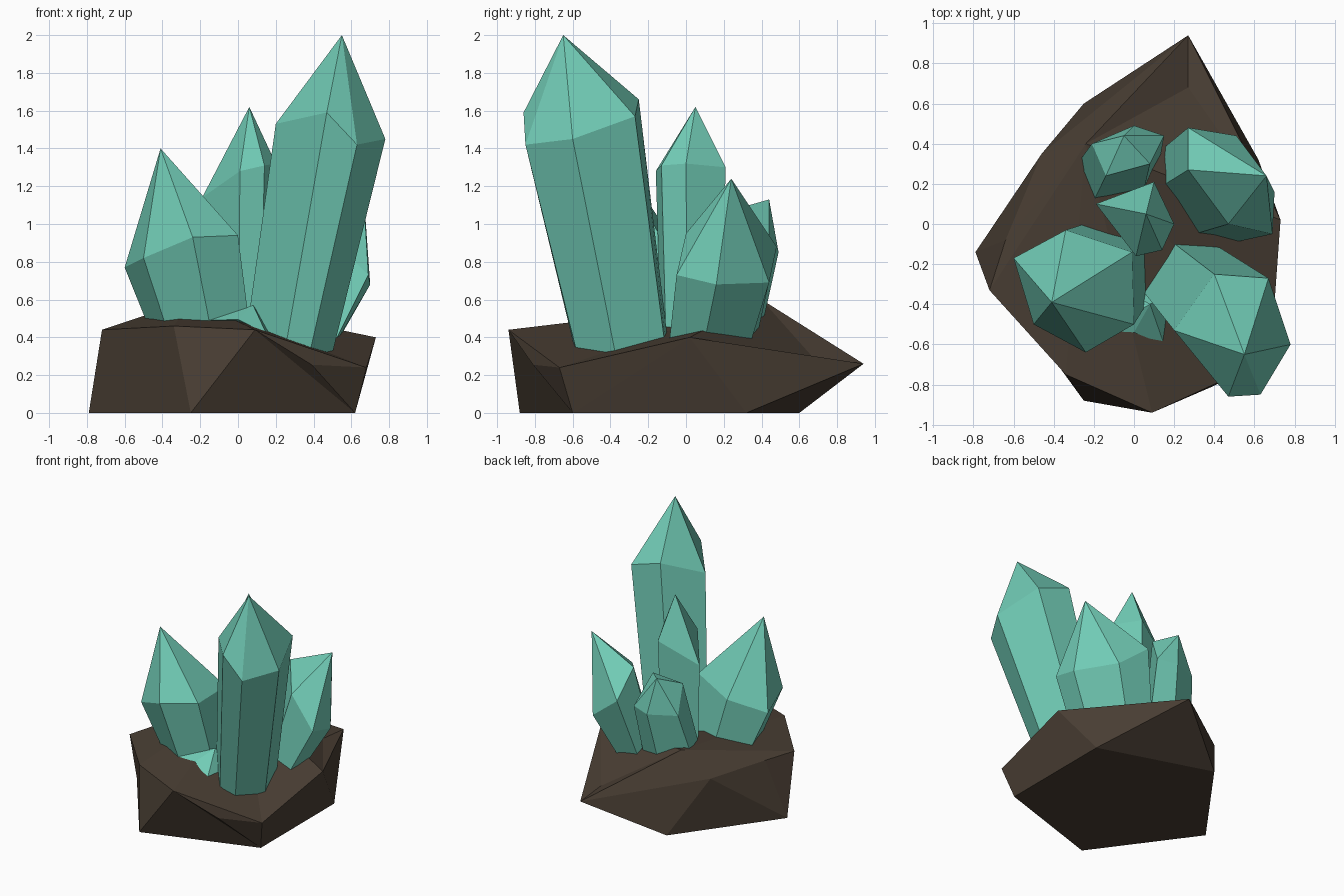
import bpy, bmesh
from mathutils import Vector

if "Cube" in bpy.data.objects:
    bpy.data.objects.remove(bpy.data.objects["Cube"])


def material(name, rgb):
    m = bpy.data.materials.new(name)
    m.diffuse_color = (*rgb, 1)
    m.use_nodes = True
    m.node_tree.nodes["Principled BSDF"].inputs["Base Color"].default_value = m.diffuse_color
    return m


teal = material("turquoise crystal", (0.165, 0.60, 0.465))
brown = material("dark brown rock", (0.068, 0.049, 0.034))


def build(name, verts, faces, mat):
    bm = bmesh.new()
    vs = [bm.verts.new(v) for v in verts]
    for f in faces:
        bm.faces.new([vs[i] for i in f])
    bmesh.ops.recalc_face_normals(bm, faces=bm.faces)
    me = bpy.data.meshes.new(name)
    bm.to_mesh(me)
    bm.free()
    me.materials.append(mat)
    ob = bpy.data.objects.new(name, me)
    bpy.context.collection.objects.link(ob)


def crystal(name, tip, ring, foot, scale):
    """Leaning prism: a shoulder ring, a point above, a scaled flat ring at the foot."""
    n = len(ring)
    ring = [Vector(p) for p in ring]
    c = sum(ring, Vector()) / n
    low = []
    for p in ring:
        o = (p - c) * scale
        low.append(Vector(foot) + Vector((o.x, o.y, 0)))
    faces = [tuple(range(n))]
    for i in range(n):
        j = (i + 1) % n
        faces.append((i, j, n + j, n + i))
        faces.append((n + i, n + j, 2 * n))
    build(name, low + ring + [Vector(tip)], faces, teal)


# rock base: flat foot polygon, jagged rim and one inner peak
foot = [(-.79, -.14, 0), (-.25, -.88, 0), (.62, -.60, 0), (.62, .32, 0), (-.25, .60, 0)]
rim = [(-.72, -.33, .44), (-.34, -.75, .46), (.09, -.94, .44), (.39, -.81, .255),
       (.68, -.67, .24), (.73, .02, .40), (.27, .68, .285), (.27, .94, .26),
       (-.46, .35, .41), (-.64, -.08, .44)]
peak = (-.24, .40, .60)
sides = [(0, 14, 5), (0, 5, 6, 1), (1, 6, 7), (1, 7, 2), (2, 7, 8), (2, 8, 9), (2, 9, 10),
         (2, 10, 3), (3, 10, 12), (10, 11, 12), (3, 12, 4), (4, 12, 13), (4, 13, 0), (0, 13, 14)]
top = [(15, 5 + i, 5 + (i + 1) % 10) for i in range(10) if i not in (2, 3)]
top += [(15, 7, 9), (7, 8, 9)]
build("rock_base", foot + rim + [peak], [(4, 3, 2, 1, 0)] + sides + top, brown)

# tall leaning crystal
crystal("tall_crystal", (.55, -.65, 2.0),
        [(.78, -.60, 1.45), (.67, -.27, 1.57), (.40, -.25, 1.66),
         (.20, -.53, 1.53), (.47, -.86, 1.59), (.63, -.85, 1.42)],
        (.26, -.31, .15), .78)

# left crystal
crystal("left_crystal", (-.41, -.39, 1.40),
        [(.00, -.50, .94), (-.01, -.14, .94), (-.34, -.03, .86),
         (-.60, -.17, .77), (-.50, -.50, .82), (-.24, -.64, .93)],
        (-.15, -.23, .3), .82)

# middle crystal
crystal("middle_crystal", (.06, .05, 1.62),
        [(.20, .00, 1.32), (.10, .21, 1.30), (-.19, .10, 1.14),
         (.01, -.16, 1.28), (.14, -.13, 1.31)],
        (.04, .01, .3), .85)

# right crystal
crystal("right_crystal", (.66, .24, 1.24),
        [(.70, .16, .68), (.51, .44, .69), (.27, .48, .88),
         (.27, .27, 1.07), (.47, .00, .95), (.69, -.05, .73)],
        (.30, .13, .3), .85)

# short back crystal
crystal("back_crystal", (-.05, .44, 1.13),
        [(.15, .44, .86), (.00, .49, .85), (-.21, .40, .86),
         (-.14, .24, 1.04), (.08, .30, 1.09)],
        (-.08, .24, .35), 1.2)

# small shard between the two front crystals
shard = [(-.16, -.53, .49), (.0, -.54, .495), (.15, -.60, .42), (.2, -.3, .4), (-.1, -.3, .4),
         (.08, -.40, .57)]
build("front_shard", shard, [(4, 3, 2, 1, 0)] + [(i, (i + 1) % 5, 5) for i in range(5)], teal)
